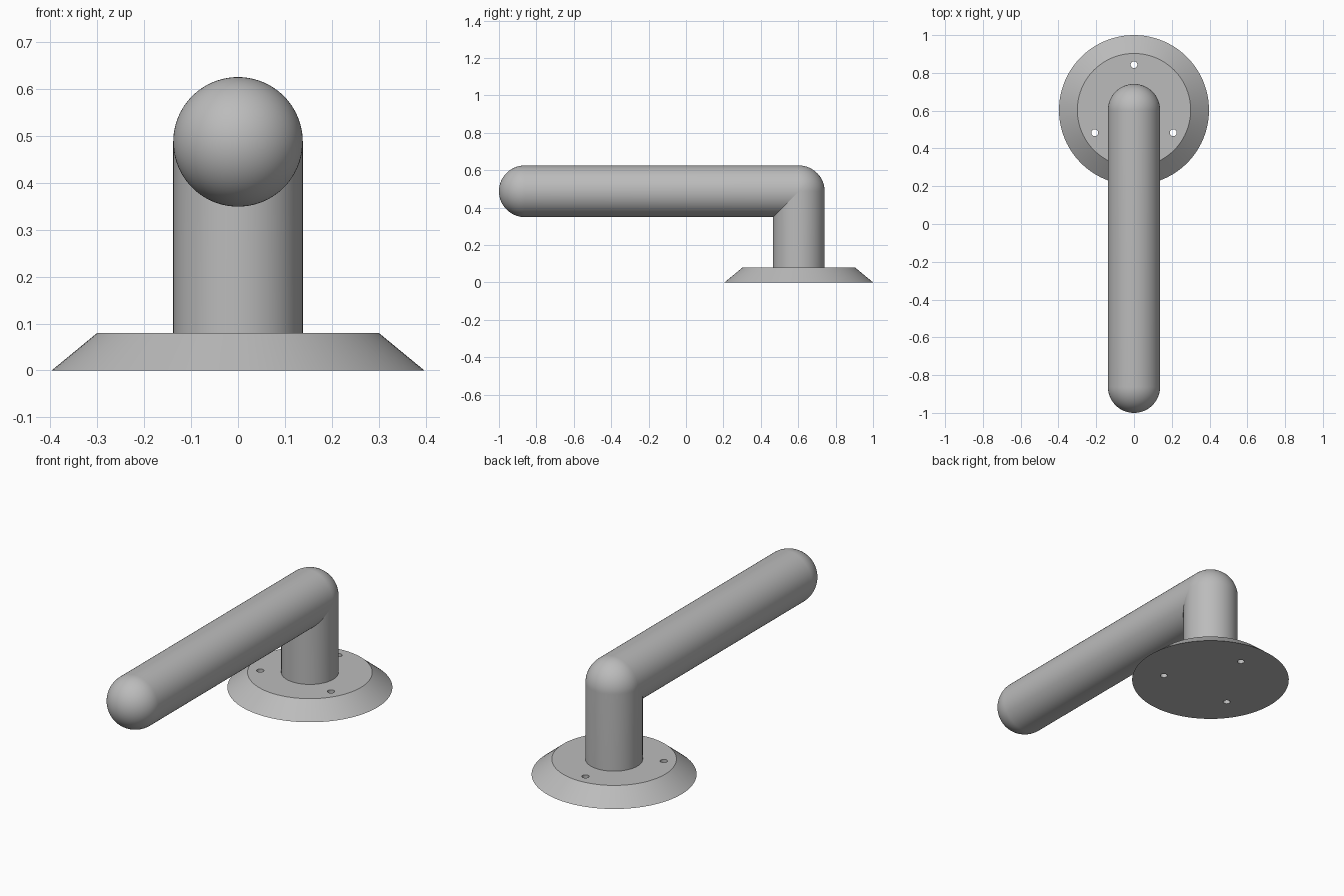
import bpy, bmesh
from math import sin, cos, pi, radians
from mathutils import Matrix, Vector

if "Cube" in bpy.data.objects:
    bpy.data.objects.remove(bpy.data.objects["Cube"], do_unlink=True)

SEGMENTS = 96
RADIUS = 0.138                        # tube radius
ELBOW = Vector((0, 0.603, 0.487))     # where the tube axes meet
BASE_TOP = 0.08
HANDLE_LENGTH = 1.465
EPS = 1e-5

metal = bpy.data.materials.new("grey metal")
metal.use_nodes = True
grey = (0.5, 0.5, 0.5, 1)
metal.diffuse_color = grey
metal.node_tree.nodes["Principled BSDF"].inputs["Base Color"].default_value = grey


def lathe(profile, matrix):
    """Revolve (radius, height) points around z, then place the result."""
    bm = bmesh.new()
    verts = [bm.verts.new((r, 0, h)) for r, h in profile]
    edges = [bm.edges.new(pair) for pair in zip(verts, verts[1:])]
    bmesh.ops.spin(bm, geom=verts + edges, axis=(0, 0, 1), cent=(0, 0, 0),
                   angle=2 * pi, steps=SEGMENTS, use_merge=True)
    bmesh.ops.remove_doubles(bm, verts=bm.verts, dist=EPS)
    bmesh.ops.recalc_face_normals(bm, faces=bm.faces)
    bm.transform(matrix)
    return bm


def domed_tube(start, end):
    """Profile of an open tube with a round cap centred at the end height."""
    steps = 24
    dome = [(RADIUS * cos(i * pi / 2 / steps), end + RADIUS * sin(i * pi / 2 / steps))
            for i in range(steps)]
    return [(RADIUS, start)] + dome + [(0, end + RADIUS)]


def cut(bm, normal):
    geom = bm.verts[:] + bm.edges[:] + bm.faces[:]
    bmesh.ops.bisect_plane(bm, geom=geom, dist=EPS, plane_co=ELBOW, plane_no=normal)


def drop_faces(bm, rule):
    doomed = [f for f in bm.faces if rule(f.calc_center_median() - ELBOW)]
    bmesh.ops.delete(bm, geom=doomed, context='FACES')


def finish(name, bm):
    mesh = bpy.data.meshes.new(name)
    bm.to_mesh(mesh)
    bm.free()
    mesh.materials.append(metal)
    obj = bpy.data.objects.new(name, mesh)
    bpy.context.collection.objects.link(obj)
    return obj


def smooth(obj):
    bpy.ops.object.select_all(action='DESELECT')
    obj.select_set(True)
    bpy.context.view_layer.objects.active = obj
    bpy.ops.object.shade_smooth_by_angle(angle=radians(30))


# Upright post with a domed elbow, cut away where the handle joins
post = lathe(domed_tube(BASE_TOP, ELBOW.z), Matrix.Translation((0, ELBOW.y, 0)))
cut(post, (0, 1, 0))
cut(post, (0, -1, 1))
drop_faces(post, lambda c: c.y < 0 and c.z > c.y)
smooth(finish("post", post))

# Handle bar pointing forward, mitred under the elbow
handle = lathe(domed_tube(0, HANDLE_LENGTH),
               Matrix.Translation(ELBOW) @ Matrix.Rotation(pi / 2, 4, 'X'))
cut(handle, (0, -1, 1))
drop_faces(handle, lambda c: c.y > c.z)
smooth(finish("handle", handle))

# Bevelled round base plate
plate_profile = [(0, 0), (0.397, 0), (0.3, BASE_TOP), (0, BASE_TOP)]
base = finish("base_plate", lathe(plate_profile, Matrix.Translation((0, ELBOW.y, 0))))

# Three screw holes right through the plate
holes = bmesh.new()
for angle in (90, 210, 330):
    a = radians(angle)
    spot = Matrix.Translation((0.24 * cos(a), ELBOW.y + 0.24 * sin(a), BASE_TOP / 2))
    bmesh.ops.create_cone(holes, cap_ends=True, segments=32, radius1=0.018,
                          radius2=0.018, depth=0.2, matrix=spot)
cutter = finish("screw_hole_cutter", holes)
cutter.hide_render = True
drill = base.modifiers.new("screw_holes", 'BOOLEAN')
drill.operation = 'DIFFERENCE'
drill.solver = 'EXACT'
drill.object = cutter
bpy.context.view_layer.objects.active = base
bpy.ops.object.modifier_apply(modifier=drill.name)
bpy.data.objects.remove(cutter, do_unlink=True)
smooth(base)
